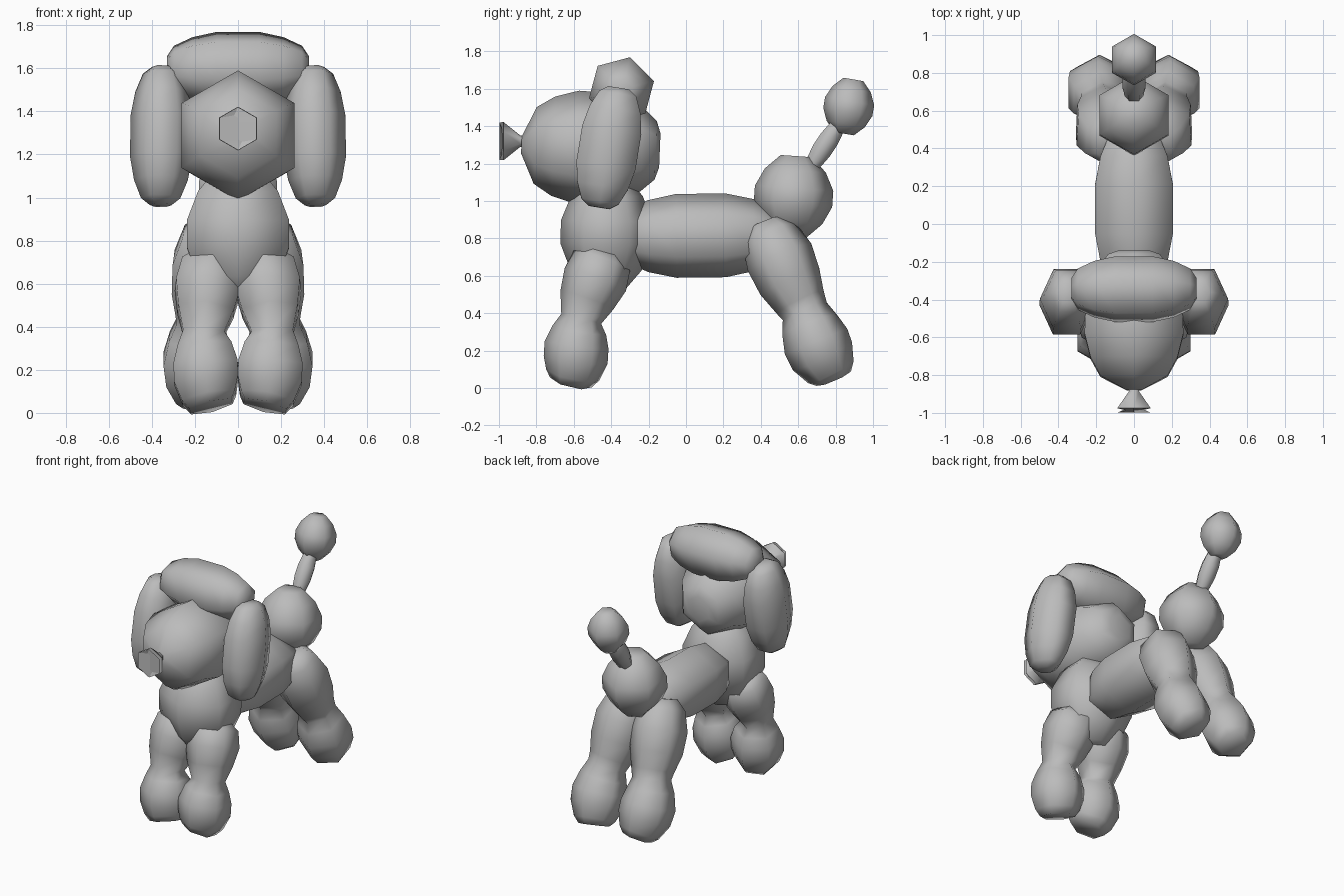
import bpy, bmesh, math
from mathutils import Vector

cube = bpy.data.objects.get("Cube")
if cube:
    bpy.data.objects.remove(cube)

grey = bpy.data.materials.new("plain grey")
grey.use_nodes = True
colour = (0.5, 0.5, 0.5, 1)
grey.diffuse_color = colour
grey.node_tree.nodes["Principled BSDF"].inputs["Base Color"].default_value = colour

SIDES = 6
X, Y, Z = Vector((1, 0, 0)), Vector((0, 1, 0)), Vector((0, 0, 1))


def mirrored(half):
    return half + [(1 - t, f) for t, f in reversed(half)]


LONG = mirrored([(0, .35), (.05, .63), (.18, .86), (.35, 1)])
ROUND = mirrored([(0, .4), (.18, .78), (.4, 1)])


def loft(name, rings, ref, squash=1):
    """Skin six-sided rings (centre, radius) along a spine; ref points to one corner."""
    bm = bmesh.new()
    loops = []
    for i, (c, r) in enumerate(rings):
        before, after = rings[max(i - 1, 0)][0], rings[min(i + 1, len(rings) - 1)][0]
        axis = (after - before).normalized()
        u = (ref - axis * ref.dot(axis)).normalized()
        v = axis.cross(u)
        loops.append([bm.verts.new(c + u * r * math.cos(a) + v * r * squash * math.sin(a))
                      for a in (k * math.tau / SIDES for k in range(SIDES))])
    for a, b in zip(loops, loops[1:]):
        for k in range(SIDES):
            n = (k + 1) % SIDES
            bm.faces.new((a[k], a[n], b[n], b[k]))
    bm.faces.new(loops[0])
    bm.faces.new(loops[-1])
    bmesh.ops.recalc_face_normals(bm, faces=bm.faces)
    mesh = bpy.data.meshes.new(name)
    bm.to_mesh(mesh)
    bm.free()
    mesh.materials.append(grey)
    obj = bpy.data.objects.new(name, mesh)
    bpy.context.collection.objects.link(obj)
    bpy.ops.object.select_all(action='DESELECT')
    obj.select_set(True)
    bpy.context.view_layer.objects.active = obj
    bpy.ops.object.shade_smooth_by_angle(angle=math.radians(65))
    return obj


def balloon(name, start, end, radius, ref, profile=LONG, squash=1):
    a, b = Vector(start), Vector(end)
    return loft(name, [(a.lerp(b, t), radius * f) for t, f in profile], ref, squash)


def limb(name, side, spine):
    return loft(name, [(Vector((x * side, y, z)), r) for x, y, z, r in spine], Y)


# Trunk
balloon("body", (0, -.36, .81), (0, .52, .82), .224, Z, squash=1.06)
balloon("chest", (0, -.43, .52), (0, -.42, 1.14), .245, Y, ROUND, 1.12)
balloon("hip", (0, .56, .81), (0, .59, 1.24), .21, Y, ROUND)

# Tail
balloon("tail", (0, .64, 1.14), (0, .85, 1.46), .062, X, ROUND)
balloon("tail_tip", (0, .845, 1.36), (0, .895, 1.65), .133, Y, ROUND)

# Head, nose knot and crown
balloon("head", (0, -.88, 1.3), (0, -.14, 1.27), .302, Z,
        [(0, .15), (.1, .68), (.23, .88), (.4, 1), (.65, .98), (.87, .74), (.97, .52), (1, .3)])
loft("nose", [(Vector((0, y, 1.32)), r) for y, r in
              ((-.84, .03), (-.885, .03), (-.975, .102), (-.998, .1), (-.97, .03))], Z)
balloon("crown", (-.33, -.345, 1.595), (.33, -.345, 1.595), .18, Vector((0, .26, .97)))

for side, label in ((1, "left"), (-1, "right")):
    # Ears
    balloon(label + "_ear", (side * .36, -.465, .965), (side * .35, -.36, 1.605),
            .145, X, squash=1.27)
    # Legs, pinched above the foot
    limb(label + "_front_leg", side, [
        (.12, -.43, .73, .1), (.125, -.45, .68, .16), (.14, -.485, .58, .175),
        (.15, -.53, .47, .15), (.16, -.56, .37, .11), (.155, -.57, .31, .145),
        (.15, -.585, .23, .172), (.148, -.59, .15, .172), (.135, -.605, .07, .145),
        (.125, -.615, .03, .115)])
    limb(label + "_hind_leg", side, [
        (.11, .42, .88, .1), (.12, .445, .82, .155), (.14, .5, .7, .185),
        (.155, .555, .57, .173), (.165, .61, .46, .14), (.175, .635, .41, .127),
        (.185, .66, .34, .155), (.19, .695, .25, .18), (.185, .73, .17, .175),
        (.175, .775, .085, .135), (.17, .79, .05, .1)])
